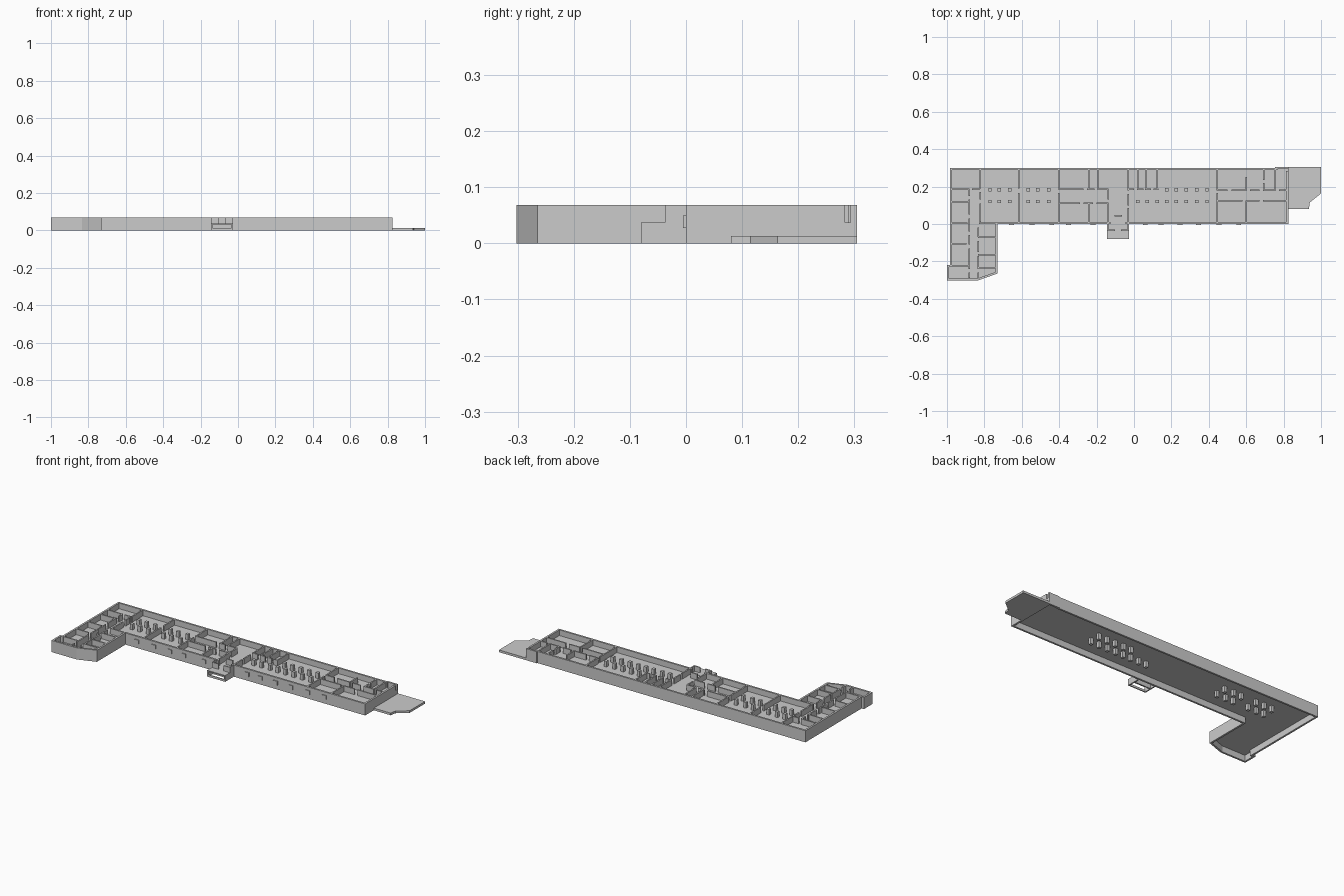
import bpy, bmesh
from mathutils import Vector

TOP, FLOOR = 0.068, 0.035


def finish(name, bm):
    bmesh.ops.recalc_face_normals(bm, faces=bm.faces)
    me = bpy.data.meshes.new(name)
    bm.to_mesh(me)
    bm.free()
    ob = bpy.data.objects.new(name, me)
    bpy.context.collection.objects.link(ob)
    return ob


def add_box(bm, x0, x1, y0, y1, z0, z1):
    r = bmesh.ops.create_cube(bm, size=1)
    for v in r["verts"]:
        v.co = Vector(((x0 + x1) / 2 + v.co.x * (x1 - x0),
                       (y0 + y1) / 2 + v.co.y * (y1 - y0),
                       (z0 + z1) / 2 + v.co.z * (z1 - z0)))


def boxes(name, items):
    bm = bmesh.new()
    for b in items:
        add_box(bm, *b)
    return finish(name, bm)


def polygon(name, pts, z0, z1=None):
    """Flat polygon, or a prism when z1 is given."""
    bm = bmesh.new()
    f = bm.faces.new([bm.verts.new((x, y, z0)) for x, y in pts])
    if z1 is not None:
        r = bmesh.ops.extrude_face_region(bm, geom=[f])
        for v in r["geom"]:
            if isinstance(v, bmesh.types.BMVert):
                v.co.z = z1
        if f.is_valid is False or len(bm.faces) < len(pts) + 2:
            bm.faces.new([v for v in bm.verts if v.co.z == z0][:len(pts)])
    return finish(name, bm)


def path_wall(name, pts, t, z0, z1):
    """Wall along an open path, thickened to the left with mitred corners."""
    p = [Vector(q) for q in pts]
    dirs = [(b - a).normalized() for a, b in zip(p, p[1:])]
    nor = [Vector((-d.y, d.x)) for d in dirs]
    bm = bmesh.new()
    rows = []
    for i, q in enumerate(p):
        a, b = nor[max(i - 1, 0)], nor[min(i, len(nor) - 1)]
        m = q + (a + b) * (t / (1 + a.dot(b)))
        rows.append([bm.verts.new((c.x, c.y, z)) for c, z in
                     ((q, z0), (q, z1), (m, z1), (m, z0))])
    for r, s in zip(rows, rows[1:]):
        for k in range(4):
            n = (k + 1) % 4
            bm.faces.new((r[k], r[n], s[n], s[k]))
    bm.faces.new(rows[0])
    bm.faces.new(rows[-1][::-1])
    return finish(name, bm)


# Outer walls, with openings at the porch and the east door
west = [(0.825, 0.293), (0.825, 0.305), (0.755, 0.305), (0.755, 0.3),
        (-0.985, 0.3), (-0.985, -0.22), (-1, -0.22), (-1, -0.302),
        (-0.835, -0.302), (-0.73, -0.265), (-0.73, 0), (-0.125, 0)]
east = [(-0.045, 0), (0.825, 0), (0.825, 0.283)]
path_wall("outer_wall_west", west, 0.011, 0, TOP)
path_wall("outer_wall_east", east, 0.011, 0, TOP)
boxes("door_sills", [(-0.125, -0.045, 0, 0.011, 0, FLOOR),
                     (0.814, 0.825, 0.283, 0.293, 0, FLOOR + 0.002)])

# Raised floor
inset = 0.003
polygon("floor", [(0.822, 0.302), (0.758, 0.302), (0.758, 0.297), (-0.982, 0.297),
                  (-0.982, -0.223), (-0.997, -0.223), (-0.997, -0.299),
                  (-0.836, -0.299), (-0.733, -0.263), (-0.733, inset),
                  (0.822, inset)], FLOOR)

# Partitions running along x: (y, spans)
along_x = [
    (0.187, [(-0.975, -0.88), (-0.865, -0.825)]), (0.12, [(-0.975, -0.88)]),
    (0.005, [(-0.975, -0.89), (-0.83, -0.73)]),
    (-0.105, [(-0.975, -0.895)]), (-0.222, [(-0.985, -0.88)]),
    (-0.07, [(-0.835, -0.74)]), (-0.165, [(-0.835, -0.74)]), (-0.235, [(-0.835, -0.74)]),
    (0.185, [(-0.403, -0.27), (-0.25, -0.21), (-0.195, -0.137)]),
    (0.112, [(-0.403, -0.29), (-0.27, -0.22), (-0.2, -0.137)]),
    (0.185, [(-0.032, 0.0), (0.015, 0.05), (0.06, 0.09), (0.105, 0.13)]),
    (0.18, [(0.445, 0.5), (0.52, 0.6), (0.62, 0.67), (0.69, 0.755), (0.775, 0.815)]),
    (0.125, [(0.445, 0.58), (0.6, 0.67), (0.69, 0.815)]),
    (0.045, [(-0.105, -0.065)]),
]
# Partitions running along y: (x, spans)
along_y = [
    (-0.823, [(0.19, 0.29), (0.13, 0.17), (0.01, 0.11)]),
    (-0.88, [(0.15, 0.187), (0.05, 0.13), (-0.04, 0.03), (-0.11, -0.06),
             (-0.24, -0.13), (-0.29, -0.26)]),
    (-0.832, [(-0.07, -0.02), (-0.15, -0.09), (-0.24, -0.17), (-0.29, -0.26)]),
    (-0.617, [(0.19, 0.29), (0.01, 0.165)]), (-0.403, [(0.185, 0.29), (0.01, 0.165)]),
    (-0.243, [(0.185, 0.29), (0.01, 0.112)]), (-0.195, [(0.185, 0.29)]),
    (-0.137, [(0.13, 0.185), (0.01, 0.11)]),
    (-0.032, [(0.18, 0.29), (0.1, 0.16), (0.01, 0.085)]),
    (0.02, [(0.185, 0.29)]), (0.065, [(0.185, 0.29)]), (0.125, [(0.185, 0.29)]),
    (0.445, [(0.18, 0.29), (0.01, 0.165)]), (0.6, [(0.18, 0.25), (0.01, 0.125)]),
    (0.695, [(0.18, 0.22), (0.235, 0.29)]), (0.755, [(0.18, 0.3)]),
]
h = 0.004
boxes("partitions_lengthwise", [(a, b, y - h, y + h, FLOOR, TOP)
                                for y, spans in along_x for a, b in spans])
boxes("partitions_crosswise", [(x - h, x + h, a, b, FLOOR, TOP)
                               for x, spans in along_y for a, b in spans])

# Column rows
left = [-0.77, -0.72, -0.665, -0.565, -0.515, -0.455]
right = [0.175, 0.225, 0.28, 0.335, 0.39]
spots = [(x, y) for x in left + right for y in (0.183, 0.12)]
spots += [(x, 0.12) for x in (0.02, 0.07, 0.125)]
c = 0.009
boxes("columns", [(x - c, x + c, y - c, y + c, 0, TOP) for x, y in spots])

# Projecting front windows
boxes("front_windows", [(x - 0.013, x + 0.013, -0.005, 0.002, 0.027, 0.05)
                        for x in (-0.655, -0.545, -0.44, -0.35, -0.22,
                                  0.06, 0.145, 0.245, 0.345, 0.455, 0.56)])

# Entrance porch: raised deck, low front walls and taller vestibule
px0, px1, t = -0.144, -0.027, 0.007
porch = [(px0, px1, -0.08, 0.0, FLOOR - 0.004, FLOOR + 0.002)]
porch += [(x, x + t, -0.08, -0.035, 0, FLOOR) for x in (px0, px1 - t)]
porch += [(x, x + t, -0.035, 0.0, 0, TOP) for x in (px0, px1 - t)]
porch += [(px0, px0 + 0.042, -0.037, -0.03, FLOOR, TOP),
          (px1 - 0.042, px1, -0.037, -0.03, FLOOR, TOP),
          (px0, px1, -0.037, -0.03, 0, FLOOR),
          (px0, px1, -0.08, -0.074, 0, 0.012)]
boxes("entrance_porch", porch)

# Side terrace
polygon("side_terrace", [(0.825, 0.08), (0.935, 0.08), (0.94, 0.115), (1.0, 0.163),
                         (1.0, 0.305), (0.825, 0.305)], 0.0, 0.013)
